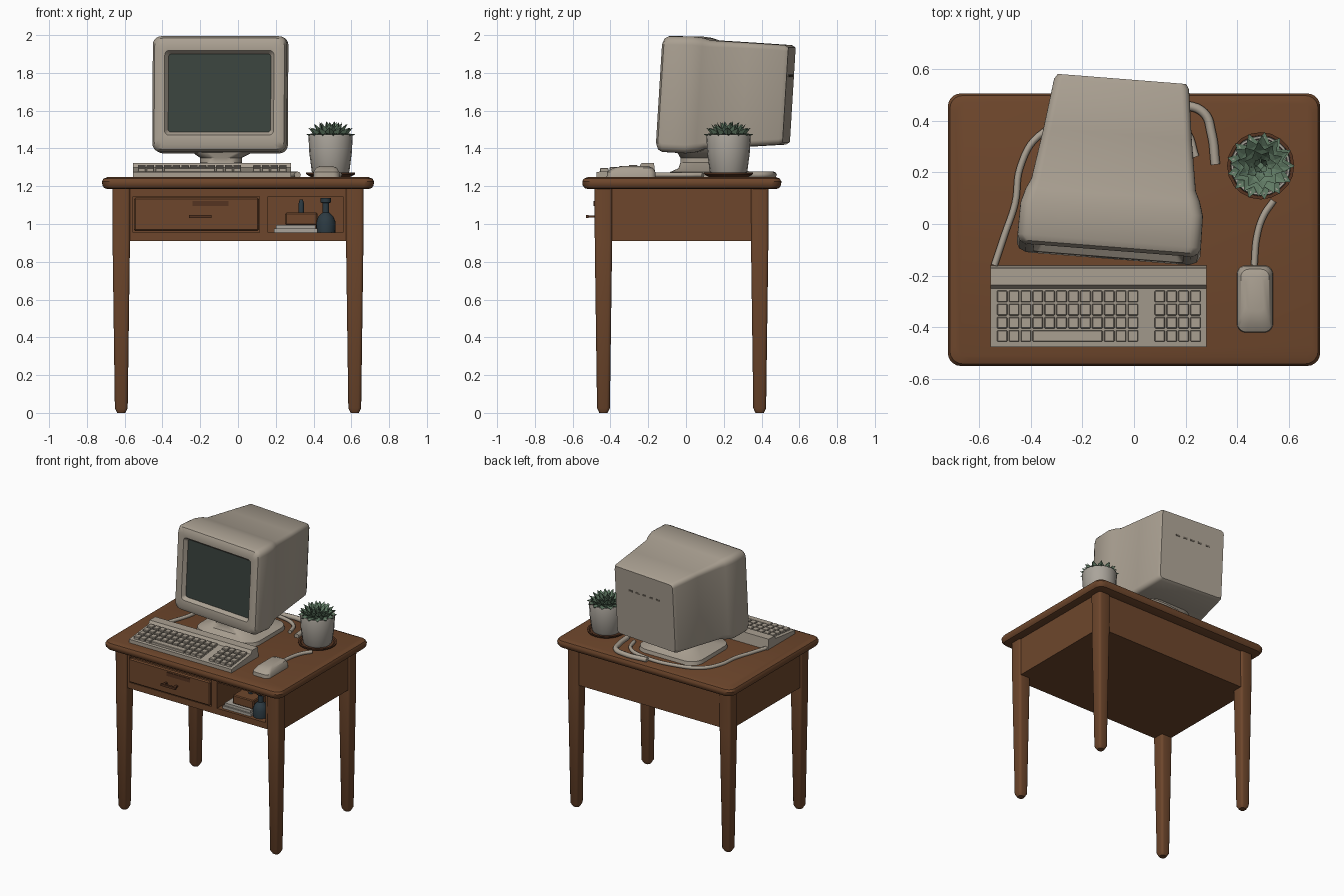
import bpy, bmesh, math
from mathutils import Vector, Matrix

if "Cube" in bpy.data.objects:
    bpy.data.objects.remove(bpy.data.objects["Cube"], do_unlink=True)


def material(name, rgb, rough=0.7):
    m = bpy.data.materials.new(name)
    m.use_nodes = True
    m.diffuse_color = (*rgb, 1)
    node = m.node_tree.nodes["Principled BSDF"]
    node.inputs["Base Color"].default_value = (*rgb, 1)
    node.inputs["Roughness"].default_value = rough
    return m


WOOD = material("brown wood", (0.155, 0.062, 0.025))
DARK_WOOD = material("dark wood", (0.09, 0.034, 0.015))
BEIGE = material("beige plastic", (0.40, 0.35, 0.285))
SHADOW = material("dark beige", (0.17, 0.145, 0.115))
GLASS = material("screen glass", (0.042, 0.056, 0.048))
CLAY = material("pale clay", (0.40, 0.37, 0.325))
LEAF = material("succulent green", (0.12, 0.20, 0.13))
BOTTLE = material("dark blue glass", (0.025, 0.042, 0.054))


def finish(name, bm, mats, angle=35):
    bmesh.ops.recalc_face_normals(bm, faces=bm.faces)
    mesh = bpy.data.meshes.new(name)
    bm.to_mesh(mesh)
    bm.free()
    for m in mats:
        mesh.materials.append(m)
    ob = bpy.data.objects.new(name, mesh)
    bpy.context.collection.objects.link(ob)
    if angle:
        bpy.ops.object.select_all(action='DESELECT')
        bpy.context.view_layer.objects.active = ob
        ob.select_set(True)
        bpy.ops.object.shade_smooth_by_angle(angle=math.radians(angle))
    return ob


def boxes(name, spans, mat, bevel=0.0):
    """One object from boxes given as (x0, x1, y0, y1, z0, z1)."""
    bm = bmesh.new()
    for x0, x1, y0, y1, z0, z1 in spans:
        place = Matrix.Translation(((x0 + x1) / 2, (y0 + y1) / 2, (z0 + z1) / 2))
        bmesh.ops.create_cube(bm, size=1, matrix=place @ Matrix.Diagonal((x1 - x0, y1 - y0, z1 - z0, 1)))
    if bevel:
        bmesh.ops.bevel(bm, geom=list(bm.edges), offset=bevel, segments=1, affect='EDGES')
    return finish(name, bm, [mat], 0)


def loft(name, sections, mats, axis='z', seg=5, angle=35):
    """Skin rounded rectangles given as (t, u, v, half_u, half_v, corner)."""
    bm = bmesh.new()
    rings = []
    for t, u, v, hu, hv, r in sections:
        ring = []
        for q, (sx, sy) in enumerate(((1, 1), (-1, 1), (-1, -1), (1, -1))):
            for i in range(seg + 1):
                a = (q + i / seg) * math.pi / 2
                p = u + sx * (hu - r) + r * math.cos(a)
                w = v + sy * (hv - r) + r * math.sin(a)
                ring.append(bm.verts.new((p, w, t) if axis == 'z' else (p, t, w)))
        rings.append(ring)
    first = bm.faces.new(rings[0])
    first.material_index = len(mats) - 1
    bm.faces.new(rings[-1])
    n = len(rings[0])
    for a, b in zip(rings, rings[1:]):
        for i in range(n):
            bm.faces.new((a[i], a[(i + 1) % n], b[(i + 1) % n], b[i]))
    bmesh.ops.remove_doubles(bm, verts=bm.verts, dist=1e-5)
    return finish(name, bm, mats, angle)


def lathe(name, x, y, profile, mat):
    return loft(name, [(z, x, y, r, r, r) for r, z in profile], [mat])


def cable(name, points, radius=0.013):
    curve = bpy.data.curves.new(name, 'CURVE')
    curve.dimensions = '3D'
    curve.bevel_depth = radius
    curve.bevel_resolution = 2
    curve.resolution_u = 6
    curve.use_fill_caps = True
    line = curve.splines.new('BEZIER')
    line.bezier_points.add(len(points) - 1)
    for bp, (x, y) in zip(line.bezier_points, points):
        bp.co = (x, y, 1.26)
        bp.handle_left_type = bp.handle_right_type = 'AUTO'
    curve.materials.append(BEIGE)
    bpy.context.collection.objects.link(bpy.data.objects.new(name, curve))


# Desk top with a rounded rim
loft("desk_top", [(z, 0, -0.022, 0.72 - d, 0.527 - d, 0.05) for z, d in
     ((1.185, 0.03), (1.19, 0.012), (1.205, 0.002), (1.225, 0), (1.24, 0.008), (1.249, 0.03))], [WOOD])

# Tapered legs
for side, sx in (("right", -1), ("left", 1)):
    for end, y in (("front", -0.437), ("back", 0.39)):
        loft(f"{end}_{side}_leg", [(z, sx * 0.618, y, h, h, 0.016) for z, h in
             ((0, 0.022), (0.025, 0.034), (0.9, 0.046), (1.2, 0.047))], [WOOD], seg=3)

# Apron panels, front frame and open shelf
boxes("apron", [
    (-0.655, -0.625, -0.43, 0.39, 0.91, 1.19), (0.625, 0.655, -0.43, 0.39, 0.91, 1.19),
    (-0.62, 0.62, 0.395, 0.425, 0.91, 1.19), (-0.63, 0.63, -0.44, 0.41, 0.91, 0.93)], WOOD)
boxes("front_frame", [
    (-0.6, 0.6, -0.47, -0.43, 0.91, 0.955), (-0.6, 0.6, -0.47, -0.43, 1.145, 1.19),
    (-0.6, -0.555, -0.47, -0.43, 0.95, 1.15), (0.115, 0.16, -0.47, -0.43, 0.95, 1.15),
    (0.555, 0.6, -0.47, -0.43, 0.95, 1.15)], WOOD)
boxes("open_shelf", [
    (0.14, 0.16, -0.44, -0.12, 0.94, 1.17), (0.555, 0.575, -0.44, -0.12, 0.94, 1.17),
    (0.14, 0.575, -0.14, -0.12, 0.94, 1.17), (0.14, 0.575, -0.44, -0.12, 0.935, 0.955)], WOOD)

# Drawer with its pull and label plate
boxes("drawer_front", [(-0.55, 0.11, -0.485, -0.44, 0.962, 1.14)], WOOD, 0.008)
boxes("drawer_pull", [(-0.26, -0.14, -0.53, -0.515, 1.032, 1.048),
                      (-0.25, -0.235, -0.52, -0.48, 1.034, 1.046),
                      (-0.165, -0.15, -0.52, -0.48, 1.034, 1.046)], DARK_WOOD)
boxes("drawer_label_plate", [(-0.24, -0.05, -0.489, -0.484, 1.095, 1.122)], DARK_WOOD)

# Things on the open shelf
boxes("paper_stack", [(0.19, 0.42, -0.45, -0.24, 0.955, 0.975), (0.2, 0.41, -0.44, -0.25, 0.975, 0.995)], CLAY)
boxes("small_box", [(0.25, 0.42, -0.42, -0.25, 0.995, 1.06)], WOOD, 0.006)
lathe("ink_bottle", 0.465, -0.4, ((0.05, 0.955), (0.052, 1.01), (0.04, 1.04), (0.018, 1.06),
                                  (0.018, 1.11), (0.027, 1.115), (0.027, 1.138)), BOTTLE)
lathe("small_vial", 0.335, -0.33, ((0.014, 1.06), (0.014, 1.11), (0.008, 1.13)), BOTTLE)

# Monitor: screen, bezel, then the tapered back housing
stand_turn = Matrix.Translation((-0.1, -0.118, 1.69)) @ Matrix.Rotation(math.radians(-4.5), 4, 'Z')
tilt = stand_turn @ Matrix.Rotation(math.radians(-3.5), 4, 'X')
monitor = loft("monitor", [
    (0.03, 0, 0.005, 0.272, 0.207, 0.015), (0.004, 0, 0.005, 0.29, 0.225, 0.025),
    (0, 0, 0, 0.32, 0.27, 0.04), (0.012, 0, 0, 0.345, 0.295, 0.045),
    (0.035, 0, 0, 0.356, 0.307, 0.045), (0.16, 0, 0.003, 0.354, 0.31, 0.045),
    (0.215, 0, 0.006, 0.338, 0.303, 0.045), (0.255, 0, 0.01, 0.319, 0.288, 0.035),
    (0.45, 0, 0.022, 0.288, 0.276, 0.03), (0.645, 0, 0.033, 0.262, 0.264, 0.03),
    (0.665, 0, 0.034, 0.25, 0.252, 0.025)], [BEIGE, GLASS], axis='y')
monitor.matrix_world = tilt
vents = boxes("monitor_vents", [(x - 0.016, x + 0.016, 0.662, 0.668, 0.13, 0.142)
                                for x in (-0.12, -0.06, 0, 0.06, 0.12)], SHADOW)
vents.matrix_world = tilt

# Swivel neck and foot
loft("monitor_foot", [(1.247, -0.07, 0.13, 0.25, 0.22, 0.09), (1.275, -0.07, 0.13, 0.245, 0.215, 0.09),
                      (1.295, -0.08, 0.12, 0.17, 0.16, 0.08), (1.325, -0.09, 0.1, 0.11, 0.13, 0.08),
                      (1.35, -0.09, 0.1, 0.11, 0.13, 0.08), (1.385, -0.08, 0.12, 0.17, 0.17, 0.08),
                      (1.44, -0.08, 0.14, 0.2, 0.19, 0.08)], [BEIGE])

# Keyboard wedge with a raised back rail
bm = bmesh.new()
outline = ((-0.475, 1.247), (-0.475, 1.275), (-0.25, 1.3), (-0.235, 1.324), (-0.17, 1.324), (-0.16, 1.247))
face = bm.faces.new([bm.verts.new((-0.555, y, z)) for y, z in outline])
pushed = bmesh.ops.extrude_face_region(bm, geom=[face])["geom"]
bmesh.ops.translate(bm, vec=(0.835, 0, 0), verts=[g for g in pushed if isinstance(g, bmesh.types.BMVert)])
finish("keyboard_case", bm, [BEIGE], 0)

# Key rows: main block and number pad
keys = []
for row in range(4):
    y = -0.455 + row * 0.051
    z = 1.278 + (y + 0.475) * 0.11
    for x0, count in ((-0.53, 12), (0.08, 4)):
        for i in range(count):
            if row == 0 and count == 12 and 3 <= i < 9:
                continue
            x = x0 + i * 0.046
            keys.append((x, x + 0.04, y, y + 0.044, z - 0.012, z + 0.016))
    if row == 0:
        keys.append((-0.392, -0.122, y, y + 0.044, z - 0.012, z + 0.016))
boxes("keyboard_keys", keys, BEIGE, 0.003)

# Mouse
loft("mouse", [(1.247, 0.468, -0.29, 0.07, 0.13, 0.035), (1.275, 0.468, -0.29, 0.068, 0.128, 0.035),
               (1.297, 0.468, -0.28, 0.055, 0.105, 0.03), (1.306, 0.468, -0.27, 0.035, 0.07, 0.025)], [BEIGE])

# Cables on the desk
cable("mouse_cable", [(0.465, -0.16), (0.475, -0.05), (0.5, 0.03), (0.54, 0.09)])
cable("keyboard_cable", [(-0.54, -0.16), (-0.5, -0.04), (-0.46, 0.08), (-0.44, 0.22), (-0.37, 0.34),
                         (-0.2, 0.41), (0.05, 0.42), (0.2, 0.36), (0.24, 0.26)])
cable("power_cable", [(0.0, 0.45), (0.18, 0.46), (0.27, 0.43), (0.3, 0.35), (0.315, 0.23)], 0.018)

# Plant pot, saucer and soil
PX, PY = 0.49, 0.225
lathe("saucer", PX, PY, ((0.1, 1.247), (0.128, 1.262), (0.13, 1.272), (0.118, 1.272), (0.11, 1.265)), DARK_WOOD)
lathe("plant_pot", PX, PY, ((0.09, 1.262), (0.1, 1.28), (0.113, 1.38), (0.117, 1.465),
                            (0.114, 1.475), (0.106, 1.475), (0.102, 1.45)), CLAY)
lathe("soil", PX, PY, ((0.104, 1.44), (0.09, 1.465), (0.04, 1.485)), LEAF)

# Succulent rosette of pointed leaves
bm = bmesh.new()
for k, (count, reach, tip_z) in enumerate(((13, 0.132, 1.475), (12, 0.118, 1.51), (10, 0.092, 1.53),
                                           (7, 0.062, 1.54), (4, 0.03, 1.545))):
    for i in range(count):
        turn = Matrix.Rotation(math.tau * (i + 0.5 * (k % 2)) / count + k * 0.2, 3, 'Z')
        mid_z = 1.468 + k * 0.009
        half = 0.028 - k * 0.003
        shape = ((0, 0, 1.455), (reach * 0.65, half, mid_z + 0.012), (reach, 0, tip_z),
                 (reach * 0.65, -half, mid_z + 0.012), (reach * 0.65, 0, mid_z + 0.006),
                 (reach * 0.7, 0, mid_z - 0.014))
        root, left, tip, right, top, under = [
            bm.verts.new(turn @ Vector(p) + Vector((PX, PY, 0))) for p in shape]
        for a, b in ((root, left), (left, tip), (tip, right), (right, root)):
            bm.faces.new((a, b, top))
            bm.faces.new((b, a, under))
finish("succulent", bm, [LEAF], 0)
